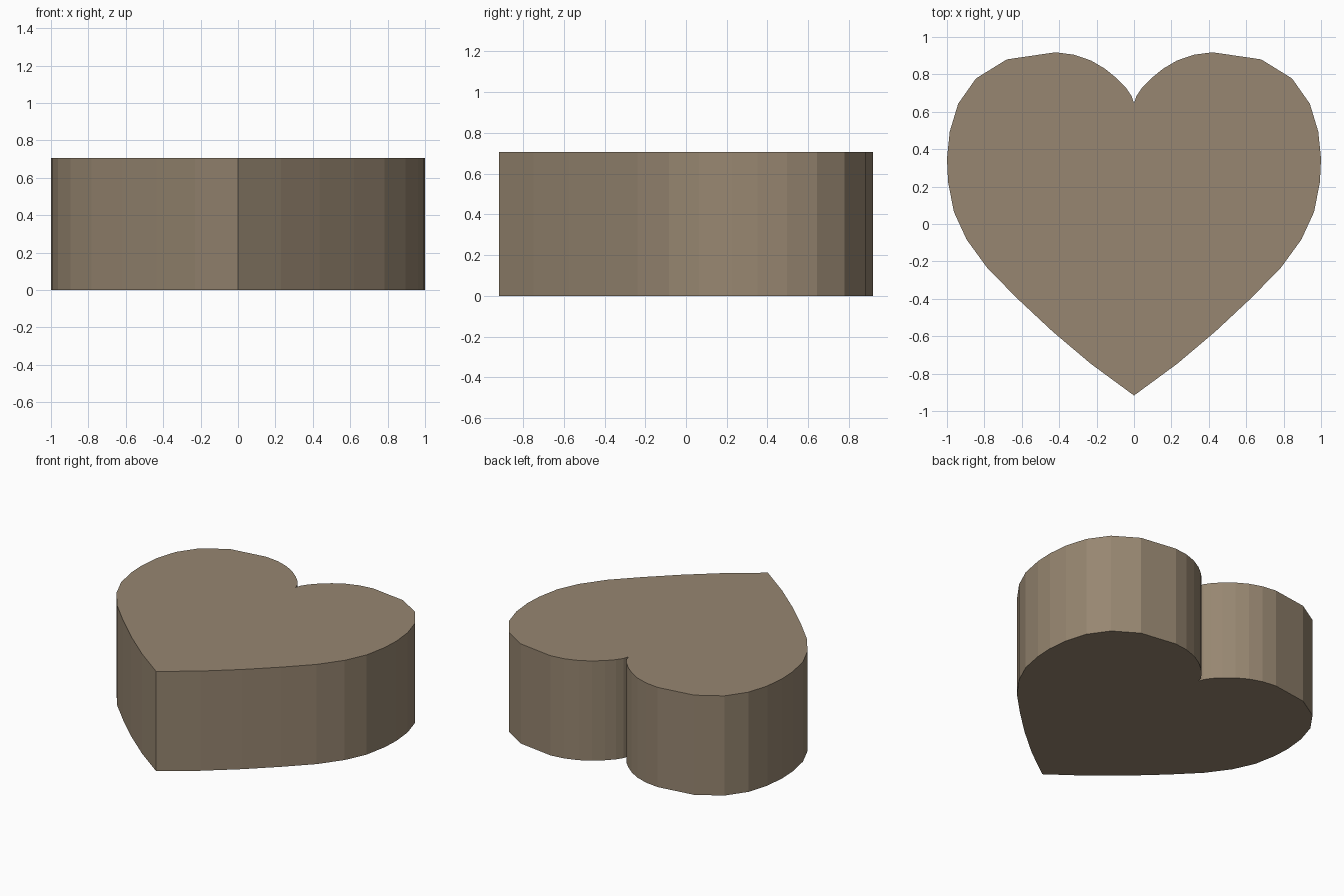
import bpy
import bmesh

if "Cube" in bpy.data.objects:
    bpy.data.objects.remove(bpy.data.objects["Cube"])

HEIGHT = 0.707

# Right half of the heart outline, from the notch round to the bottom tip
half = [
    (0.0, 0.645), (0.012, 0.682), (0.042, 0.727), (0.09, 0.777),
    (0.155, 0.83), (0.23, 0.874), (0.32, 0.905), (0.42, 0.918),
    (0.68, 0.88), (0.845, 0.778), (0.94, 0.643), (0.985, 0.495),
    (1.0, 0.35), (0.994, 0.225), (0.963, 0.065), (0.895, -0.083),
    (0.783, -0.237), (0.62, -0.402), (0.435, -0.575), (0.23, -0.748),
    (0.0, -0.917),
]

# Mirror to close the outline (notch and tip are shared)
outline = half + [(-x, y) for x, y in reversed(half[1:-1])]

# Extrude the outline into a solid block
bm = bmesh.new()
base = bm.faces.new([bm.verts.new((x, y, 0)) for x, y in outline])
top = bmesh.ops.extrude_face_region(bm, geom=[base], use_keep_orig=True)
bmesh.ops.translate(
    bm, vec=(0, 0, HEIGHT),
    verts=[g for g in top["geom"] if isinstance(g, bmesh.types.BMVert)])
bmesh.ops.recalc_face_normals(bm, faces=bm.faces)

mesh = bpy.data.meshes.new("heart_block")
bm.to_mesh(mesh)
bm.free()
heart = bpy.data.objects.new("heart_block", mesh)
bpy.context.collection.objects.link(heart)

# Brown finish
mat = bpy.data.materials.new("brown")
mat.diffuse_color = (0.31, 0.24, 0.165, 1)
mat.use_nodes = True
mat.node_tree.nodes["Principled BSDF"].inputs["Base Color"].default_value = mat.diffuse_color
mesh.materials.append(mat)
